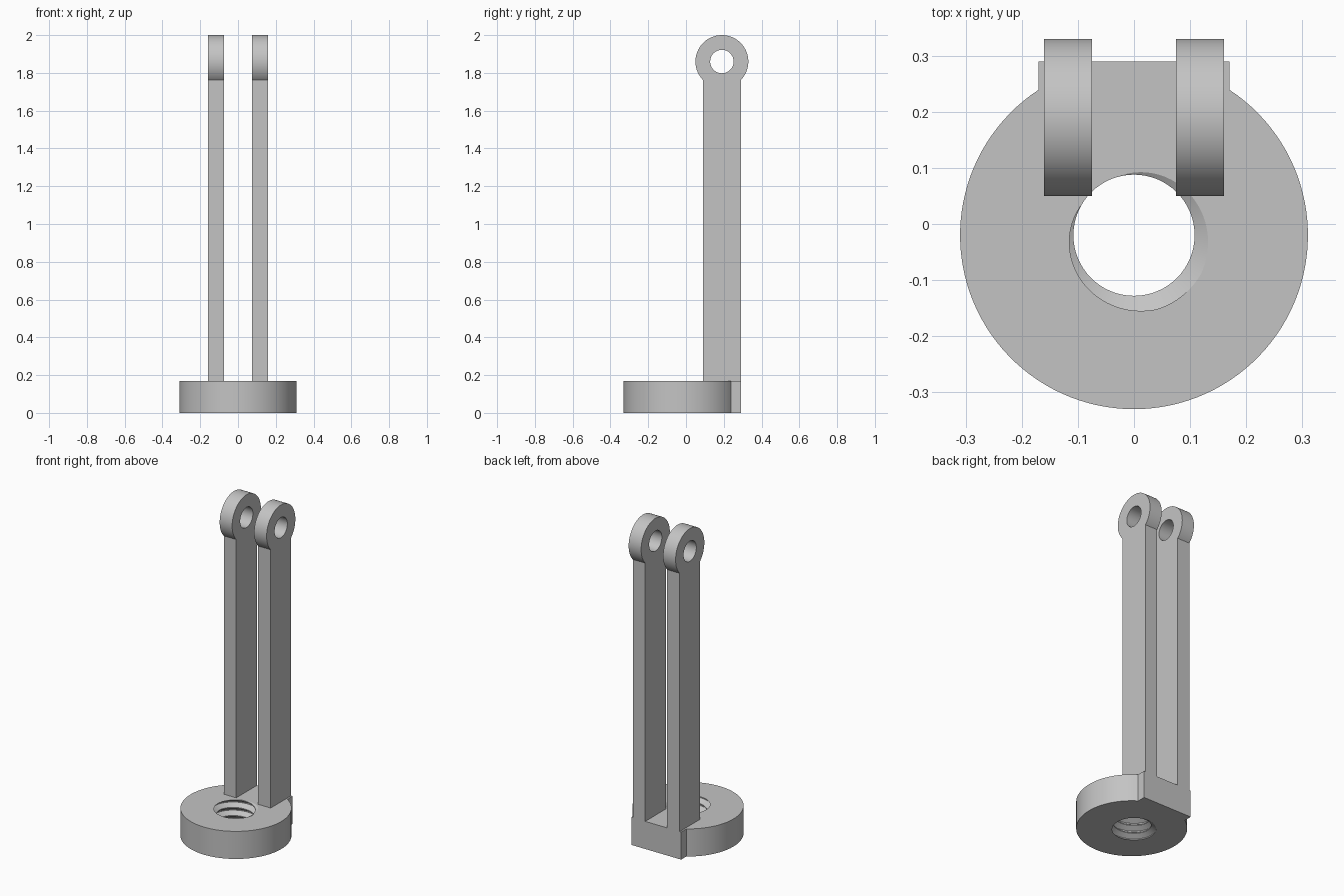
import bpy, bmesh
from math import sin, cos, pi, radians, asin

cube = bpy.data.objects.get("Cube")
if cube:
    bpy.data.objects.remove(cube, do_unlink=True)

grey = bpy.data.materials.new("plain grey")
grey.use_nodes = True
colour = (0.55, 0.55, 0.55, 1)
grey.diffuse_color = colour
grey.node_tree.nodes["Principled BSDF"].inputs["Base Color"].default_value = colour


def finish(bm, name):
    bmesh.ops.recalc_face_normals(bm, faces=bm.faces[:])
    mesh = bpy.data.meshes.new(name)
    bm.to_mesh(mesh)
    bm.free()
    mesh.materials.append(grey)
    ob = bpy.data.objects.new(name, mesh)
    bpy.context.collection.objects.link(ob)
    return ob


def extrude(points, offset, name):
    """Solid made by sweeping a closed outline along an offset."""
    bm = bmesh.new()
    face = bm.faces.new([bm.verts.new(p) for p in points])
    swept = bmesh.ops.extrude_face_region(bm, geom=[face])
    verts = [v for v in swept["geom"] if isinstance(v, bmesh.types.BMVert)]
    bmesh.ops.translate(bm, verts=verts, vec=offset)
    return finish(bm, name)


def arc(cx, cy, r, start, end, n):
    return [(cx + r * cos(start + (end - start) * i / n),
             cy + r * sin(start + (end - start) * i / n)) for i in range(n + 1)]


def activate(ob):
    bpy.ops.object.select_all(action="DESELECT")
    ob.select_set(True)
    bpy.context.view_layer.objects.active = ob


def cut(ob, cutter):
    cutter.hide_render = True
    mod = ob.modifiers.new("cut", "BOOLEAN")
    mod.operation, mod.solver, mod.object = "DIFFERENCE", "EXACT", cutter
    activate(ob)
    bpy.ops.object.modifier_apply(modifier=mod.name)
    bpy.data.objects.remove(cutter, do_unlink=True)


def smooth(ob):
    activate(ob)
    bpy.ops.object.shade_smooth_by_angle(angle=radians(25))


# Dimensions
base_y, base_r, base_h = -0.02, 0.31, 0.17
block_x, back_y = 0.17, 0.29
eye_y, eye_z, eye_r, eye_hole = 0.19, 1.86, 0.14, 0.062
arm_in, arm_out, arm_half = 0.075, 0.16, 0.1


def thread_plug():
    """Helical screw shape that cuts the threaded hole."""
    profile = [(0, 0.108), (0.12, 0.108), (0.5, 0.138), (0.62, 0.138)]
    pitch, turns, n, per = 0.05, 6, 64, len(profile)
    z0 = base_h - pitch * (5 + 150 / 360)
    bm = bmesh.new()
    columns = []
    for j in range(n):
        a = 2 * pi * j / n
        count = turns * per + 1 + (per if j == 0 else 0)
        column = []
        for i in range(count):
            phase, r = profile[i % per]
            z = z0 + pitch * (i // per + phase + j / n)
            column.append(bm.verts.new((r * cos(a), base_y + r * sin(a), z)))
        columns.append(column)
    # The last column joins the first one a full turn higher
    columns.append(columns[0][per:])
    for a, b in zip(columns, columns[1:]):
        for i in range(turns * per):
            bm.faces.new((a[i], b[i], b[i + 1], a[i + 1]))
    # Close both ends with fans
    step = columns[0]
    bottom = [c[0] for c in columns] + step[per - 1:0:-1]
    top = [c[turns * per] for c in columns] + step[-2:turns * per:-1]
    for loop, z in ((bottom, -0.3), (top, 0.5)):
        tip = bm.verts.new((0, base_y, z))
        for a, b in zip(loop, loop[1:] + loop[:1]):
            bm.faces.new((a, b, tip))
    return finish(bm, "thread_cutter")


# Round base with a square back block and a threaded hole
side = pi - asin((base_r**2 - block_x**2) ** 0.5 / base_r)
outline = arc(0, base_y, base_r, side, 3 * pi - side, 96)
outline += [(block_x, back_y), (-block_x, back_y)]
outline = arc(0, base_y, base_r, side, 3 * pi - side, 96) + outline[-2:]
base = extrude([(x, y, 0) for x, y in outline], (0, 0, base_h), "threaded_base")
cut(base, thread_plug())
smooth(base)

# Two upright arms, each ending in a round eye
neck = asin((eye_r**2 - arm_half**2) ** 0.5 / eye_r)
arm_outline = arc(eye_y, eye_z, eye_r, -neck, pi + neck, 72)
arm_outline += [(eye_y - arm_half, base_h), (eye_y + arm_half, base_h)]
for name, x in (("left_arm", arm_in), ("right_arm", -arm_out)):
    width = arm_out - arm_in
    arm = extrude([(x, y, z) for y, z in arm_outline], (width, 0, 0), name)
    hole = arc(eye_y, eye_z, eye_hole, 0, 2 * pi, 64)[:-1]
    cut(arm, extrude([(x - 0.02, y, z) for y, z in hole],
                     (width + 0.04, 0, 0), "eye_cutter"))
    smooth(arm)
